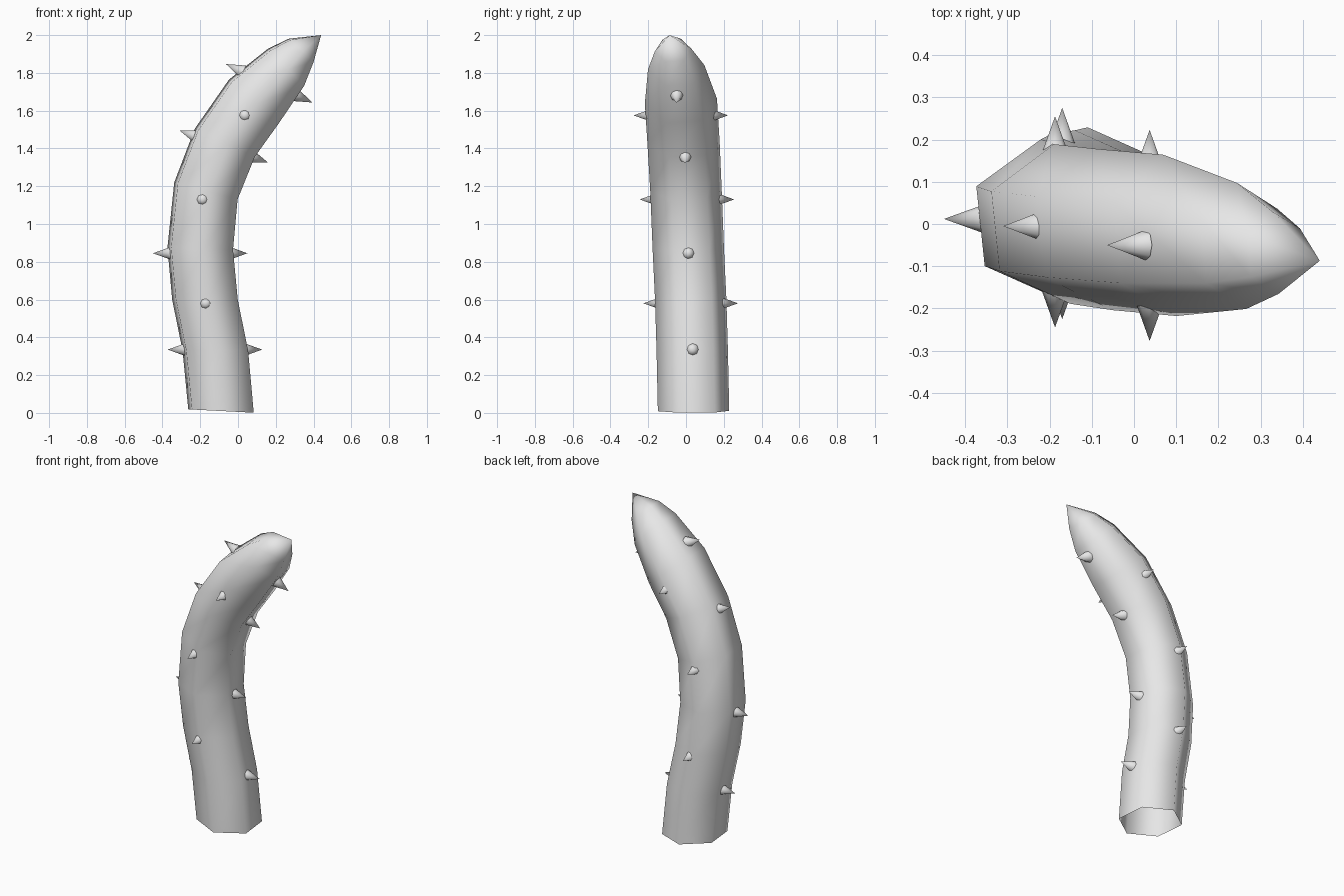
import bpy
import bmesh
from math import cos, sin, pi, radians
from mathutils import Vector

cube = bpy.data.objects.get("Cube")
if cube:
    bpy.data.objects.remove(cube, do_unlink=True)

grey = bpy.data.materials.new("plain_grey")
grey.use_nodes = True
grey.diffuse_color = (0.8, 0.8, 0.8, 1)
grey.node_tree.nodes["Principled BSDF"].inputs["Base Color"].default_value = (0.8, 0.8, 0.8, 1)

SIDES = 6
TWIST = radians(6)
SPIKE_REACH = 0.25
SPIKE_LENGTH = 0.1


def finish(bm, name):
    """Turn a bmesh into a smooth grey object."""
    bmesh.ops.recalc_face_normals(bm, faces=bm.faces)
    for face in bm.faces:
        face.smooth = True
    mesh = bpy.data.meshes.new(name)
    bm.to_mesh(mesh)
    bm.free()
    mesh.materials.append(grey)
    obj = bpy.data.objects.new(name, mesh)
    bpy.context.collection.objects.link(obj)
    return obj


# Curved stalk: each ring is x, y, z, radius, tilt in degrees
rings = [
    (-0.09, 0.04, 0.01, 0.19, 3),
    (-0.12, 0.033, 0.33, 0.19, 0),
    (-0.175, 0.025, 0.60, 0.19, 0),
    (-0.20, 0.012, 0.87, 0.19, 2),
    (-0.17, 0.0, 1.175, 0.19, 15),
    (-0.07, -0.013, 1.43, 0.192, 25),
    (0.085, -0.027, 1.65, 0.192, 41),
    (0.255, -0.052, 1.83, 0.15, 46),
    (0.335, -0.068, 1.92, 0.098, 43),
]
tip = (0.44, -0.087, 2.0)

bm = bmesh.new()
loops = []
for x, y, z, radius, tilt in rings:
    across = Vector((cos(radians(tilt)), 0, -sin(radians(tilt))))
    loop = []
    for i in range(SIDES):
        a = TWIST + (i + 0.5) * 2 * pi / SIDES
        offset = across * cos(a) + Vector((0, 1, 0)) * sin(a)
        loop.append(bm.verts.new(Vector((x, y, z)) + offset * radius))
    loops.append(loop)
for low, high in zip(loops, loops[1:]):
    for i in range(SIDES):
        j = (i + 1) % SIDES
        bm.faces.new((low[i], low[j], high[j], high[i]))
apex = bm.verts.new(tip)
for i in range(SIDES):
    bm.faces.new((loops[-1][i], loops[-1][(i + 1) % SIDES], apex))
finish(bm, "stalk")


def spike(name, centre, direction):
    """Small cone standing out of the stalk."""
    bm = bmesh.new()
    bmesh.ops.create_cone(bm, cap_ends=False, segments=8, radius1=0.036,
                          radius2=0, depth=SPIKE_LENGTH)
    bmesh.ops.remove_doubles(bm, verts=bm.verts, dist=0.0001)
    obj = finish(bm, name)
    obj.rotation_mode = 'QUATERNION'
    obj.rotation_quaternion = direction.to_track_quat('Z', 'Y')
    obj.location = Vector(centre) + direction * (SPIKE_REACH - SPIKE_LENGTH / 2)


# Spikes on the left and right, leaning with the bend
side_rows = [
    ((-0.122, 0.035, 0.335), 0),
    ((-0.20, 0.012, 0.845), 0),
    ((-0.075, -0.005, 1.41), 20),
    ((0.165, -0.05, 1.745), 24),
]
for n, (centre, lean) in enumerate(side_rows, 1):
    outward = Vector((cos(radians(lean)), 0, -sin(radians(lean))))
    spike(f"left_spike_{n}", centre, outward)
    spike(f"right_spike_{n}", centre, -outward)

# Spikes on the front and back
front_rows = [(-0.17, 0.025, 0.58), (-0.187, 0.005, 1.13), (0.037, -0.027, 1.575)]
for n, centre in enumerate(front_rows, 1):
    spike(f"front_spike_{n}", centre, Vector((0, -1, 0)))
    spike(f"back_spike_{n}", centre, Vector((0, 1, 0)))
